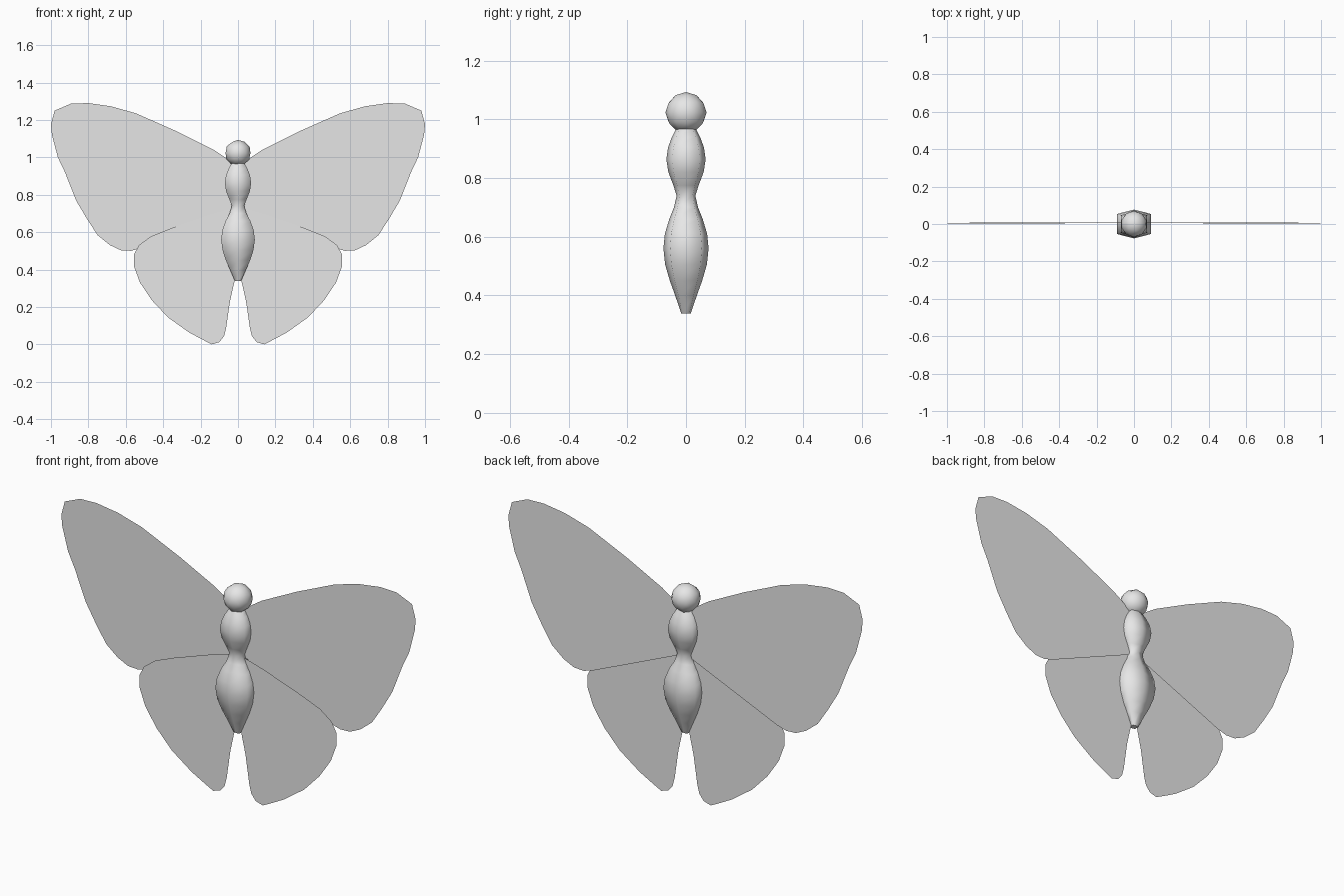
import bpy, bmesh

cube = bpy.data.objects.get("Cube")
if cube:
    bpy.data.objects.remove(cube, do_unlink=True)

# Single pale grey material
grey = bpy.data.materials.new("pale_grey")
grey.use_nodes = True
GREY = (0.8, 0.8, 0.8, 1.0)
grey.diffuse_color = GREY
grey.node_tree.nodes["Principled BSDF"].inputs["Base Color"].default_value = GREY


def add_object(name, bm, smooth):
    bmesh.ops.recalc_face_normals(bm, faces=bm.faces[:])
    for f in bm.faces:
        f.smooth = smooth and len(f.verts) <= 4
    mesh = bpy.data.meshes.new(name)
    bm.to_mesh(mesh)
    bm.free()
    mesh.materials.append(grey)
    obj = bpy.data.objects.new(name, mesh)
    bpy.context.collection.objects.link(obj)
    return obj


# Body: six-sided section lofted along z; profile is (z, half width x, half depth y)
PROFILE = [
    (0.338, 0.016, 0.016), (0.40, 0.043, 0.037), (0.45, 0.065, 0.055),
    (0.505, 0.083, 0.071), (0.56, 0.090, 0.077), (0.61, 0.084, 0.072),
    (0.66, 0.066, 0.057), (0.70, 0.045, 0.041), (0.74, 0.033, 0.032),
    (0.775, 0.046, 0.043), (0.82, 0.064, 0.060), (0.863, 0.070, 0.067),
    (0.905, 0.064, 0.061), (0.94, 0.050, 0.048), (0.967, 0.034, 0.034),
]
SECTION = [(0, -1), (1, -0.7), (1, 0.7), (0, 1), (-1, 0.7), (-1, -0.7)]
bm = bmesh.new()
rings = [[bm.verts.new((sx * w, sy * d, z)) for sx, sy in SECTION]
         for z, w, d in PROFILE]
n = len(SECTION)
for low, high in zip(rings, rings[1:]):
    for i in range(n):
        j = (i + 1) % n
        bm.faces.new((low[i], low[j], high[j], high[i]))
bm.faces.new(rings[0][::-1])
bm.faces.new(rings[-1])
add_object("body", bm, True)

# Head: low-poly ball resting on the body
bm = bmesh.new()
bmesh.ops.create_icosphere(bm, subdivisions=2, radius=0.07)
bmesh.ops.translate(bm, verts=bm.verts[:], vec=(0, 0, 1.023))
add_object("head", bm, True)

# Wing outlines (x, z) for the left side
UPPER_WING = [
    (0.02, 0.96), (0.07, 1.0), (0.13, 1.04), (0.33, 1.14), (0.545, 1.235),
    (0.68, 1.273), (0.80, 1.29), (0.893, 1.287), (0.98, 1.25), (1.0, 1.177),
    (0.995, 1.12), (0.963, 1.0), (0.925, 0.92), (0.866, 0.77),
    (0.807, 0.67), (0.75, 0.583), (0.684, 0.53), (0.626, 0.503),
    (0.572, 0.50), (0.52, 0.515), (0.02, 0.73),
]
LOWER_WING = [
    (0.02, 0.73), (0.144, 0.695), (0.36, 0.62), (0.465, 0.578),
    (0.53, 0.53), (0.556, 0.48), (0.556, 0.417), (0.524, 0.33),
    (0.46, 0.235), (0.374, 0.144), (0.262, 0.064), (0.193, 0.027),
    (0.14, 0.0), (0.10, 0.012), (0.075, 0.043), (0.064, 0.085),
    (0.043, 0.23), (0.016, 0.35), (0.012, 0.5),
]


def wing(name, outline, side, y_low, y_high):
    """Thin flat sheet, tilted slightly in y between its lower and upper ends."""
    zs = [z for _, z in outline]
    lo, span = min(zs), max(zs) - min(zs)
    bm = bmesh.new()
    pts = [(side * x, y_low + (y_high - y_low) * (z - lo) / span, z)
           for x, z in outline]
    face = bm.faces.new([bm.verts.new(p) for p in pts])
    bmesh.ops.triangulate(bm, faces=[face])
    add_object(name, bm, False)


for label, side in (("left", 1), ("right", -1)):
    wing(label + "_upper_wing", UPPER_WING, side, 0.009, 0.003)
    wing(label + "_lower_wing", LOWER_WING, side, 0.0, 0.0)
